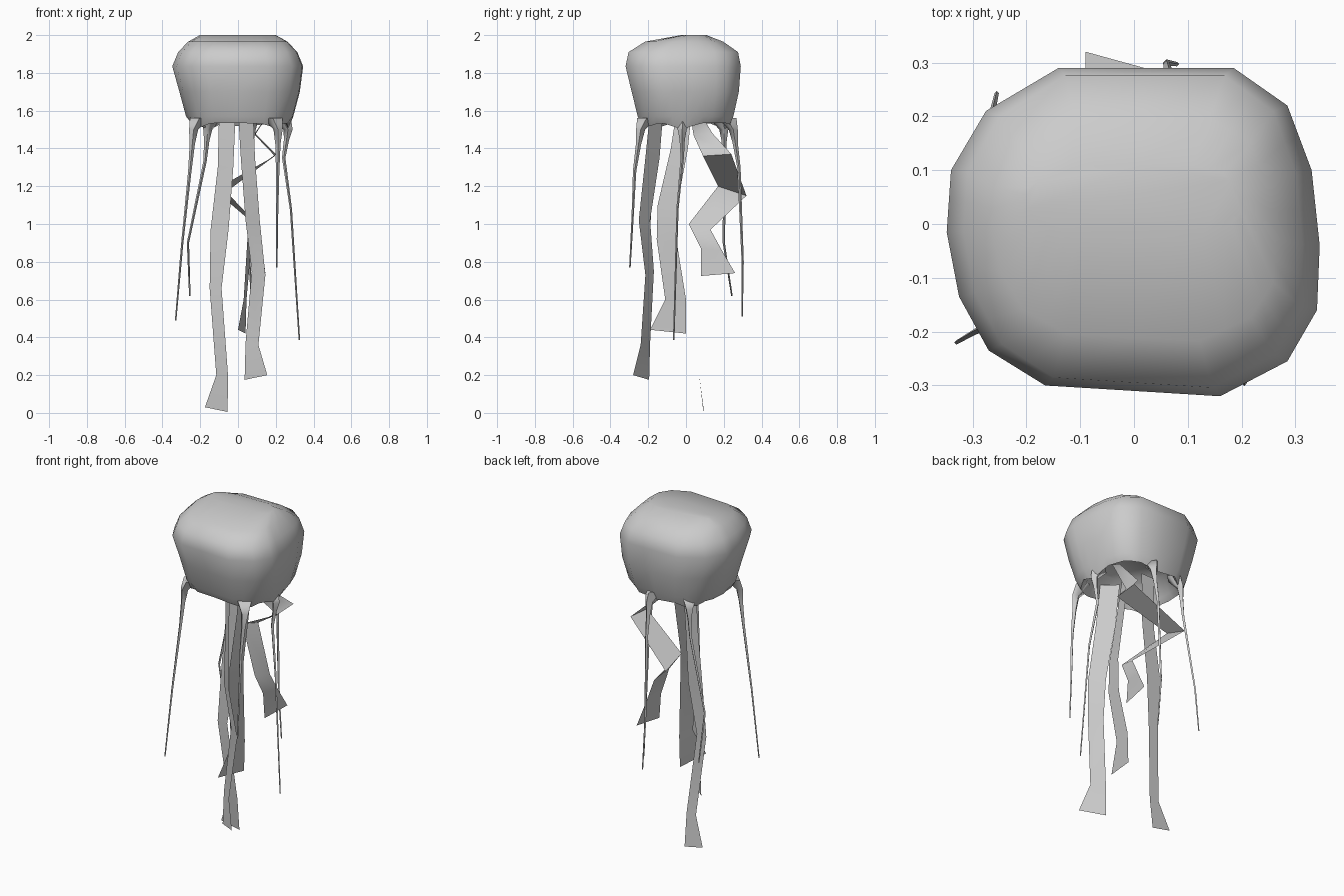
import bpy, bmesh, math
from mathutils import Vector

if "Cube" in bpy.data.objects:
    bpy.data.objects.remove(bpy.data.objects["Cube"])


def make_object(name, bm, angle=85):
    bmesh.ops.recalc_face_normals(bm, faces=bm.faces)
    mesh = bpy.data.meshes.new(name)
    bm.to_mesh(mesh)
    bm.free()
    ob = bpy.data.objects.new(name, mesh)
    bpy.context.collection.objects.link(ob)
    bpy.ops.object.select_all(action='DESELECT')
    ob.select_set(True)
    bpy.context.view_layer.objects.active = ob
    bpy.ops.object.shade_smooth_by_angle(angle=math.radians(angle))
    return ob


def skin_rings(bm, rings):
    vs = [[bm.verts.new(p) for p in r] for r in rings]
    n = len(vs[0])
    for a, b in zip(vs, vs[1:]):
        for i in range(n):
            j = (i + 1) % n
            bm.faces.new((a[i], a[j], b[j], b[i]))
    bm.faces.new(vs[0])
    bm.faces.new(vs[-1])


# Thin tentacle paths, root to tip
tentacles = {
    "front_left": [(-.235, -.17, 1.5), (-.255, -.18, 1.28), (-.295, -.2, .9), (-.33, -.22, .49)],
    "back_left": [(-.16, .2, 1.5), (-.175, .205, 1.33), (-.265, .2, .9), (-.255, .243, .62)],
    "front_right": [(.212, -.24, 1.5), (.21, -.272, 1.28), (.207, -.282, 1.05), (.205, -.297, .77)],
    "right": [(.265, -.02, 1.5), (.242, -.02, 1.35), (.28, -.045, 1.08), (.325, -.065, .385)],
    "back": [(.07, .25, 1.5), (.065, .28, 1.3), (.06, .3, .8), (.08, .297, .51)],
}

# Bell: squarish rounded outline scaled through a domed, hollow profile
outline = [(-.14, .29), (.185, .29), (.285, .22), (.33, .10), (.345, -.04),
           (.34, -.16), (.285, -.255), (.16, -.32), (-.165, -.30), (-.27, -.235),
           (-.325, -.135), (-.348, -.015), (-.34, .10), (-.275, .21)]
profile = [(2.0, .58, .22), (1.965, .76, .68), (1.91, .91, .95), (1.835, 1, 1),
           (1.70, .92, .93), (1.57, .82, .83), (1.535, .74, .77),
           (1.56, .66, .69), (1.65, .52, .54)]
roots = [Vector(p[0][:2]) for p in tentacles.values()]


def dense(points):
    out = []
    for i, p in enumerate(points):
        q = points[(i + 1) % len(points)]
        out += [Vector(p), (Vector(p) + Vector(q)) / 2]
    return out


rings = []
for z, sx, sy in profile:
    ring = []
    shift = .01 if z < 1.8 else 0
    for p in dense(outline):
        x, y = p.x * sx + shift, p.y * sy + (.045 if z > 1.99 else shift)
        # rim dips where the tentacles hang
        dip = 0
        if z < 1.56:
            d = min((Vector((x, y)) - r).length for r in roots)
            dip = .035 * math.exp(-(d / .06) ** 2)
        ring.append((x, y, z - dip))
    rings.append(ring)
bm = bmesh.new()
skin_rings(bm, rings)
make_object("bell", bm)

# Tentacles: four-sided tapering tubes flared into the rim
for name, path in tentacles.items():
    path = [Vector(p) for p in path]
    flare = Vector((path[0].x * .87, path[0].y * .87, 1.56))
    pts = [flare, path[0]] + [path[0].lerp(path[1], .35)] + path[1:]
    radii = [.05, .024, .014, .009, .006, .004]
    rings = [[(p.x + r * math.cos(a * math.pi / 2), p.y + r * math.sin(a * math.pi / 2), p.z)
              for a in range(4)] for p, r in zip(pts, radii)]
    bm = bmesh.new()
    skin_rings(bm, rings)
    make_object(name + "_tentacle", bm)


# Ribbons: flat strips between a left and a right edge
def ribbon(name, left, right):
    bm = bmesh.new()
    rows = [(bm.verts.new(a), bm.verts.new(b)) for a, b in zip(left, right)]
    for (a, b), (c, d) in zip(rows, rows[1:]):
        bm.faces.new((a, b, d, c))
    make_object(name, bm)


ribbon("left_ribbon",
       [(-.1, .05, 1.6), (-.107, .04, 1.3), (-.145, .05, .97), (-.15, .022, .66), (-.115, .07, .2), (-.175, .092, .03)],
       [(-.012, .05, 1.6), (-.025, .04, 1.3), (-.05, .05, .97), (-.087, .022, .66), (-.053, .07, .2), (-.055, .092, .005)])
ribbon("front_ribbon",
       [(0, -.12, 1.6), (.015, -.14, 1.35), (.04, -.19, 1.02), (.073, -.17, .75), (.04, -.19, .37), (.035, -.195, .175)],
       [(.08, -.19, 1.6), (.09, -.215, 1.35), (.115, -.25, 1.02), (.145, -.215, .73), (.108, -.24, .36), (.155, -.28, .2)])
ribbon("middle_ribbon",
       [(.04, -.05, 1.6), (.05, -.08, 1.4), (.05, -.15, 1.1), (.05, -.155, .92), (.03, -.11, .6), (0, -.19, .44)],
       [(.06, .03, 1.6), (.07, .01, 1.4), (.07, -.05, 1.08), (.07, -.045, .88), (.045, 0, .6), (.04, 0, .42)])
ribbon("back_ribbon",
       [(.17, .02, 1.6), (.09, .04, 1.47), (.195, .09, 1.36), (-.09, .17, 1.2), (.10, .015, 1.0), (.11, .08, .87), (.12, .08, .725)],
       [(.17, .08, 1.58), (.09, .14, 1.48), (.2, .24, 1.37), (-.09, .32, 1.15), (.12, .13, .97), (.13, .19, .86), (.145, .26, .74)])
